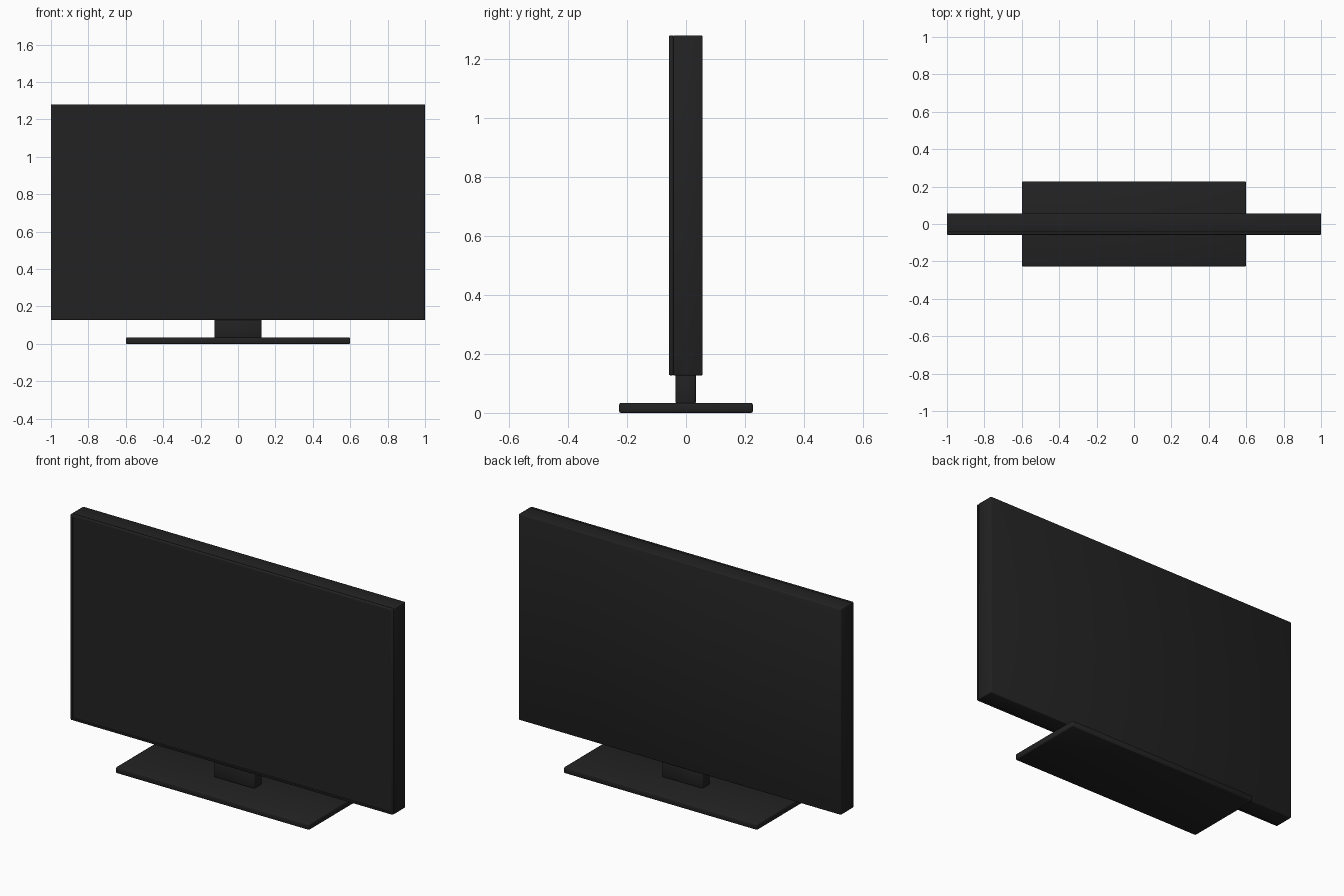
import bpy
import bmesh
import math

cube = bpy.data.objects.get("Cube")
if cube:
    bpy.data.objects.remove(cube, do_unlink=True)


def make_material(name, colour):
    mat = bpy.data.materials.new(name)
    mat.use_nodes = True
    mat.diffuse_color = colour
    mat.node_tree.nodes["Principled BSDF"].inputs["Base Color"].default_value = colour
    return mat


black = make_material("black plastic", (0.016, 0.016, 0.016, 1))


def box(name, low, high, bevel, screen=None):
    """Bevelled box between two corners; screen = (border, depth) recesses its front."""
    bm = bmesh.new()
    bmesh.ops.create_cube(bm, size=1)
    for v in bm.verts:
        v.co = [(a + b) / 2 + c * (b - a) for a, b, c in zip(low, high, v.co)]
    bmesh.ops.bevel(bm, geom=bm.edges[:], offset=bevel, segments=2,
                    profile=0.5, affect='EDGES')
    if screen:
        bm.normal_update()
        front = max((f for f in bm.faces if f.normal.y < -0.99),
                    key=lambda f: f.calc_area())
        bmesh.ops.inset_region(bm, faces=[front], thickness=screen[0])
        bmesh.ops.inset_region(bm, faces=[front], thickness=0.002, depth=-screen[1])
    mesh = bpy.data.meshes.new(name)
    bm.to_mesh(mesh)
    bm.free()
    mesh.materials.append(black)
    obj = bpy.data.objects.new(name, mesh)
    bpy.context.collection.objects.link(obj)
    bpy.ops.object.select_all(action='DESELECT')
    bpy.context.view_layer.objects.active = obj
    obj.select_set(True)
    bpy.ops.object.shade_smooth_by_angle(angle=math.radians(50))
    return obj


# Stand
box("base_plate", (-0.6, -0.227, 0), (0.6, 0.227, 0.034), 0.006)
box("neck", (-0.126, -0.036, 0.03), (0.126, 0.034, 0.14), 0.008)

# Display: rear housing and the thin front frame with its recessed screen
box("rear_housing", (-1, -0.044, 0.127), (1, 0.056, 1.281), 0.004)
box("front_frame", (-1, -0.058, 0.127), (1, -0.042, 1.281), 0.005,
    screen=(0.012, 0.003))
